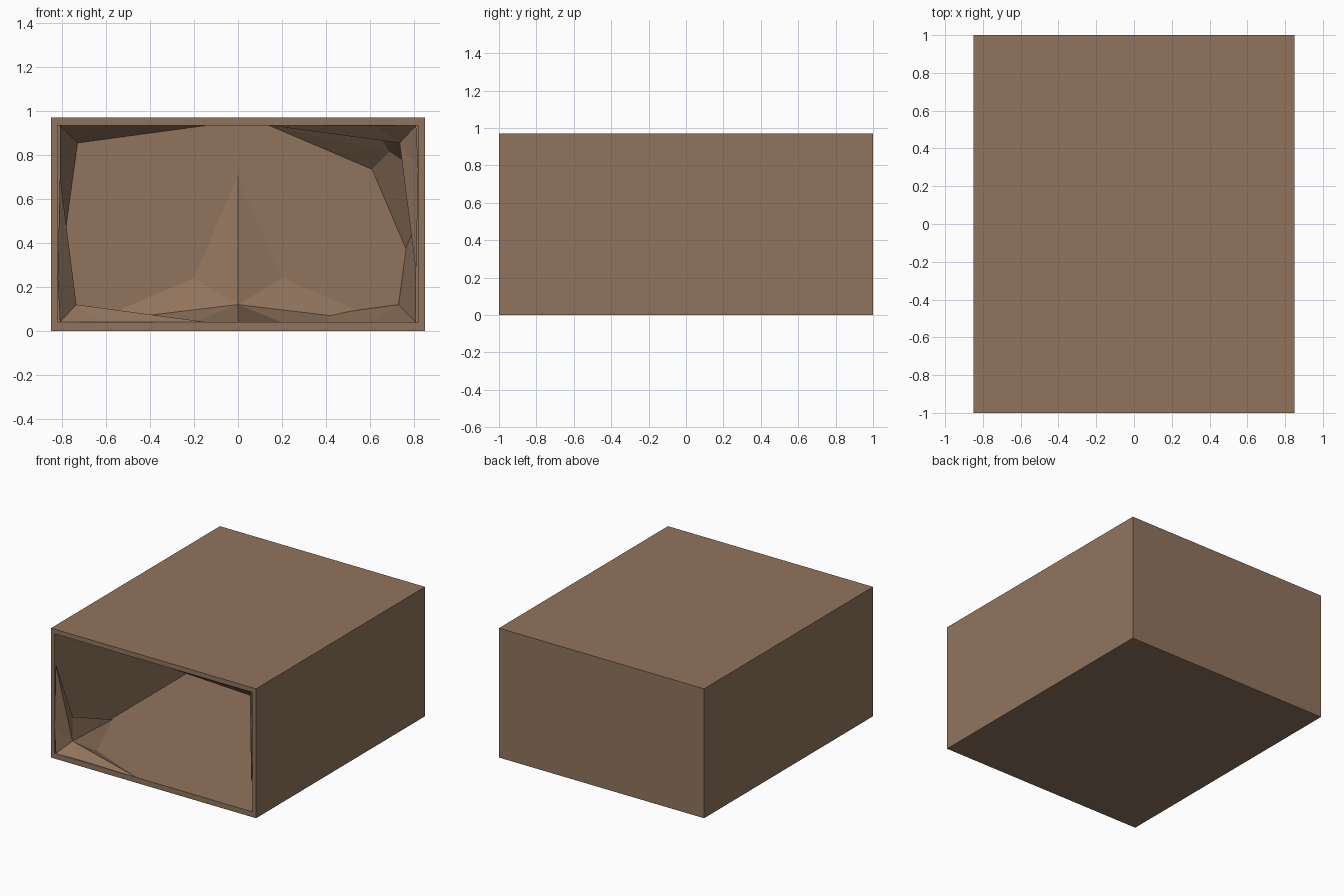
import bpy, bmesh
from mathutils import Vector

if "Cube" in bpy.data.objects:
    bpy.data.objects.remove(bpy.data.objects["Cube"])

brown = bpy.data.materials.new("brown")
brown.diffuse_color = (0.283, 0.175, 0.109, 1)
brown.use_nodes = True
brown.node_tree.nodes["Principled BSDF"].inputs["Base Color"].default_value = brown.diffuse_color

W, H = 0.85, 0.97            # half width and height of the box
IX, Z0, Z1, YB = 0.81, 0.04, 0.935, 0.96   # inside walls, floor, ceiling, back


def finish(bm, name):
    me = bpy.data.meshes.new(name)
    bm.to_mesh(me)
    bm.free()
    me.materials.append(brown)
    ob = bpy.data.objects.new(name, me)
    bpy.context.collection.objects.link(ob)


def facets(name, faces):
    """Flat facets; each entry is (points, direction the facet should face)."""
    bm = bmesh.new()
    for pts, facing in faces:
        f = bm.faces.new([bm.verts.new(p) for p in pts])
        f.normal_update()
        if f.normal.dot(Vector(facing)) < 0:
            f.normal_flip()
    bmesh.ops.remove_doubles(bm, verts=bm.verts, dist=0.0005)
    finish(bm, name)


def corner_web(name, sx, sy, sz, p, front=False, full=False):
    """Stretched facets filling an inside corner; s* point into the box."""
    c = Vector((-sx * IX, -1 if sy > 0 else YB, Z0 if sz > 0 else Z1))

    def at(x, y, z):
        return c + Vector((sx * x, sy * y, sz * z))

    mid = at(*p)
    tx, ty, tz = at(.67, 0, 0), at(0, .67, 0), at(0, 0, .67)
    qxy, qyz, qxz = at(.2, .2, 0), at(0, .2, .2), at(.2, 0, .2)
    inward = (sx, sy, sz)
    faces = [((mid, qxy, ty), inward), ((mid, ty, qyz), inward),
             ((mid, qxy, tx), inward), ((mid, qyz, tz), inward)]
    if full:
        faces += [((mid, tx, qxz), inward), ((mid, qxz, tz), inward)]
    if front:
        fx, fz = at(.2, 0, -.01), at(-.01, 0, .2)
        out = (sx * .2, -1, sz * .2)
        faces += [((mid, fx, tx), out), ((mid, c, fx), out),
                  ((mid, c, fz), out), ((mid, fz, tz), out)]
    facets(name, faces)


# box shell, open at the front
bm = bmesh.new()
bmesh.ops.create_cube(bm, size=1)
for v in bm.verts:
    v.co = (v.co.x * 2 * W, v.co.y * 2, (v.co.z + .5) * H)
mouth = min(bm.faces, key=lambda f: f.calc_center_median().y)
bmesh.ops.inset_region(bm, faces=[mouth], thickness=.04)
for v in mouth.verts:
    v.co.z = Z0 if v.co.z < .5 else Z1
inner = bmesh.ops.extrude_face_region(bm, geom=[mouth])["geom"]
for v in inner:
    if isinstance(v, bmesh.types.BMVert):
        v.co.y = YB
if mouth.is_valid:
    bmesh.ops.delete(bm, geom=[mouth], context='FACES_ONLY')
bmesh.ops.recalc_face_normals(bm, faces=bm.faces)
finish(bm, "box_shell")

# webs at the opening, on one diagonal
corner_web("front_web_lower_left", 1, 1, 1, (.075, .09, .08), front=True)
corner_web("front_web_upper_right", -1, 1, -1, (.075, .09, .08), front=True)

# webs in the back corners
corner_web("back_web_upper_left", 1, -1, -1, (.08, .01, .08))
corner_web("back_web_lower_right", -1, -1, 1, (.08, .01, .08))
corner_web("back_web_upper_right", -1, -1, -1, (.12, .12, .12), full=True)

# web in the middle, where floor and back wall meet
mid = (0, YB - .08, .12)
faces = []
for s in (-1, 1):
    wall, floor = (s * .2, YB, .24), (s * .2, YB - .2, Z0)
    faces += [((mid, p, t), (0, -1, 1)) for p, t in (
        (wall, (s * .67, YB, Z0)), (floor, (s * .67, YB, Z0)),
        (wall, (0, YB, .71)), (floor, (0, YB - .67, Z0)))]
facets("back_web_floor_middle", faces)
